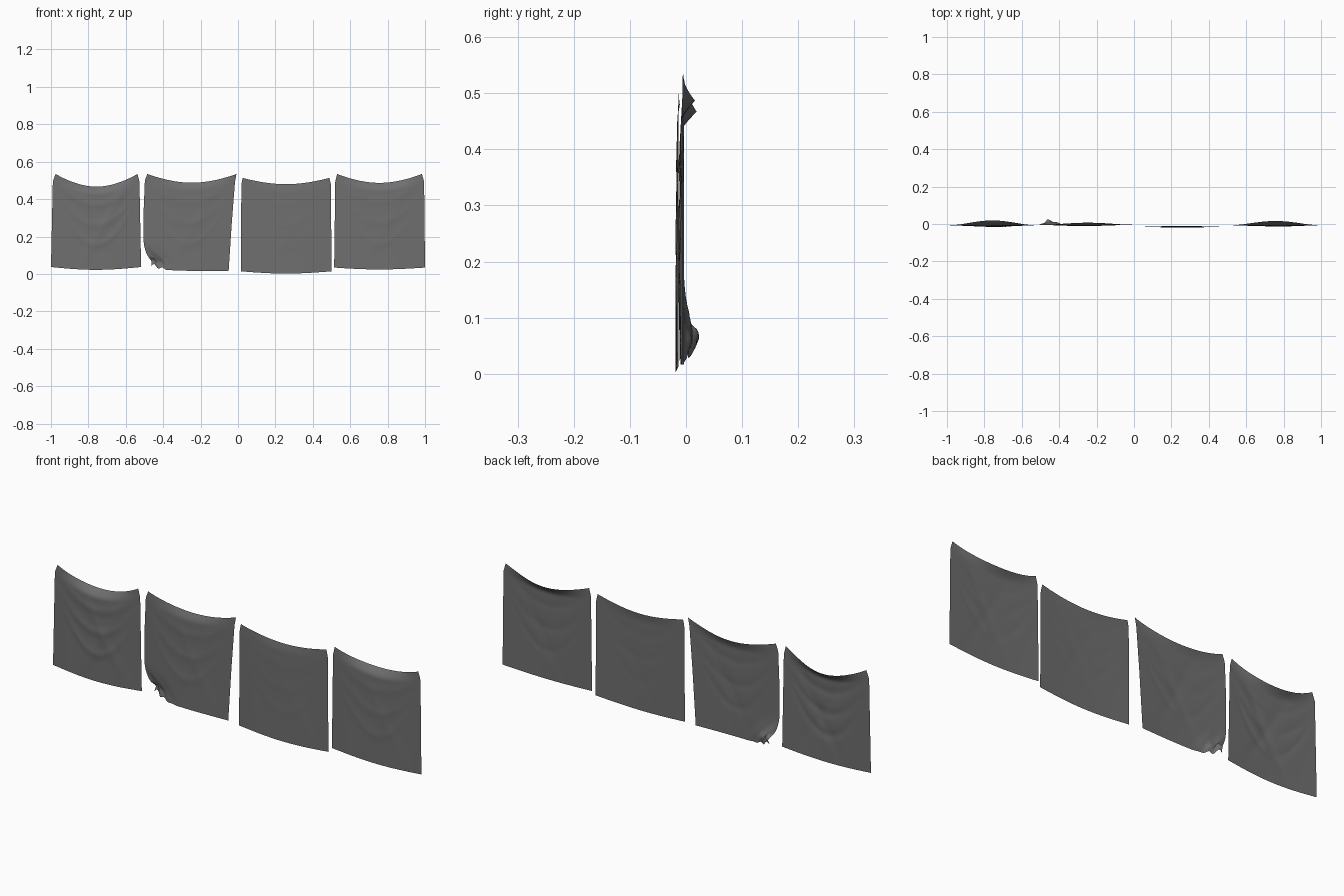
import bpy
from math import sin, pi, exp
from mathutils import Vector

cube = bpy.data.objects.get("Cube")
if cube:
    bpy.data.objects.remove(cube, do_unlink=True)

cloth = bpy.data.materials.new("grey_cloth")
cloth.use_nodes = True
colour = (0.16, 0.16, 0.16, 1)
cloth.diffuse_color = colour
bsdf = cloth.node_tree.nodes["Principled BSDF"]
bsdf.inputs["Base Color"].default_value = colour
bsdf.inputs["Roughness"].default_value = 0.9

N = 48


def along(points, t):
    """Linear interpolation through (t, value) pairs."""
    for (t0, a), (t1, b) in zip(points, points[1:]):
        if t <= t1:
            return a + (b - a) * (t - t0) / (t1 - t0)
    return points[-1][1]


def bell(t, centre, width):
    return exp(-((t - centre) / width) ** 2)


def crumple(p, u, v):
    """Gather and tuck back the lower corner."""
    w = bell(u, 0, 0.2) * bell(v, 0.05, 0.13)
    p.x += 0.035 * w * (1 - v)
    p.z += 0.03 * w * bell(v, 0, 0.1) + 0.013 * w * sin(u * 45)
    p.y += 0.022 * w + 0.006 * w * sin(u * 40 + v * 30)


def panel(name, left, right, top, sag, bottom, belly, base, lean, folds, corner=None):
    """Hanging sheet: edge outlines, sagging hem, top rolled back, soft folds."""
    verts, faces = [], []
    for j in range(N + 1):
        v = j / N
        x0, x1 = along(left, v), along(right, v)
        for i in range(N + 1):
            u = i / N
            arch = sin(pi * u)
            z_low = bottom - belly * arch
            z_high = top - sag * arch ** 0.9
            y = base - 0.006 * arch * (1 - v * 0.5)
            y += lean * arch ** 1.5 * max(0, (v - 0.92) / 0.08) ** 1.3
            # swags hanging between the top corners
            for level, depth in ((0.86, 0.16), (0.76, 0.3), (0.72, 0.5)):
                y -= folds * arch * bell(v, level + 0.08 - depth * arch, 0.045)
            # creases running diagonally from the top corners
            for side, reach in ((u, 0.75), (1 - u, 0.6)):
                y -= folds * 0.8 * bell(side + 0.55 * v, reach + 0.1, 0.06) * sin(pi * v)
            p = Vector((x0 + (x1 - x0) * u, y, z_low + (z_high - z_low) * v))
            if corner:
                corner(p, u, v)
            verts.append(p)
    for j in range(N):
        for i in range(N):
            a = j * (N + 1) + i
            faces.append((a, a + 1, a + N + 2, a + N + 1))
    mesh = bpy.data.meshes.new(name)
    mesh.from_pydata(verts, [], faces)
    mesh.materials.append(cloth)
    mesh.shade_smooth()
    obj = bpy.data.objects.new(name, mesh)
    bpy.context.collection.objects.link(obj)
    return obj


# Four sheets in a row
panel("cloth_far_right",
      [(0, -1.0), (0.92, -0.99), (1, -0.975)],
      [(0, -0.518), (0.92, -0.527), (1, -0.538)],
      0.535, 0.068, 0.037, 0.015, -0.006, 0.028, 0.0028)
panel("cloth_inner_right",
      [(0, -0.495), (0.1, -0.497), (0.3, -0.505), (0.6, -0.505), (0.93, -0.498), (1, -0.485)],
      [(0, -0.05), (0.5, -0.033), (0.92, -0.016), (1, -0.008)],
      0.535, 0.047, 0.017, 0, -0.004, 0.014, 0.0016, crumple)
panel("cloth_inner_left",
      [(0, 0.015), (0.93, 0.018), (1, 0.025)],
      [(0, 0.5), (0.93, 0.497), (1, 0.488)],
      0.514, 0.034, 0.014, 0.012, -0.013, 0.005, 0.0006)
panel("cloth_far_left",
      [(0, 0.514), (0.92, 0.52), (1, 0.53)],
      [(0, 1.0), (0.92, 0.995), (1, 0.983)],
      0.535, 0.048, 0.034, 0.01, -0.006, 0.025, 0.0014)
